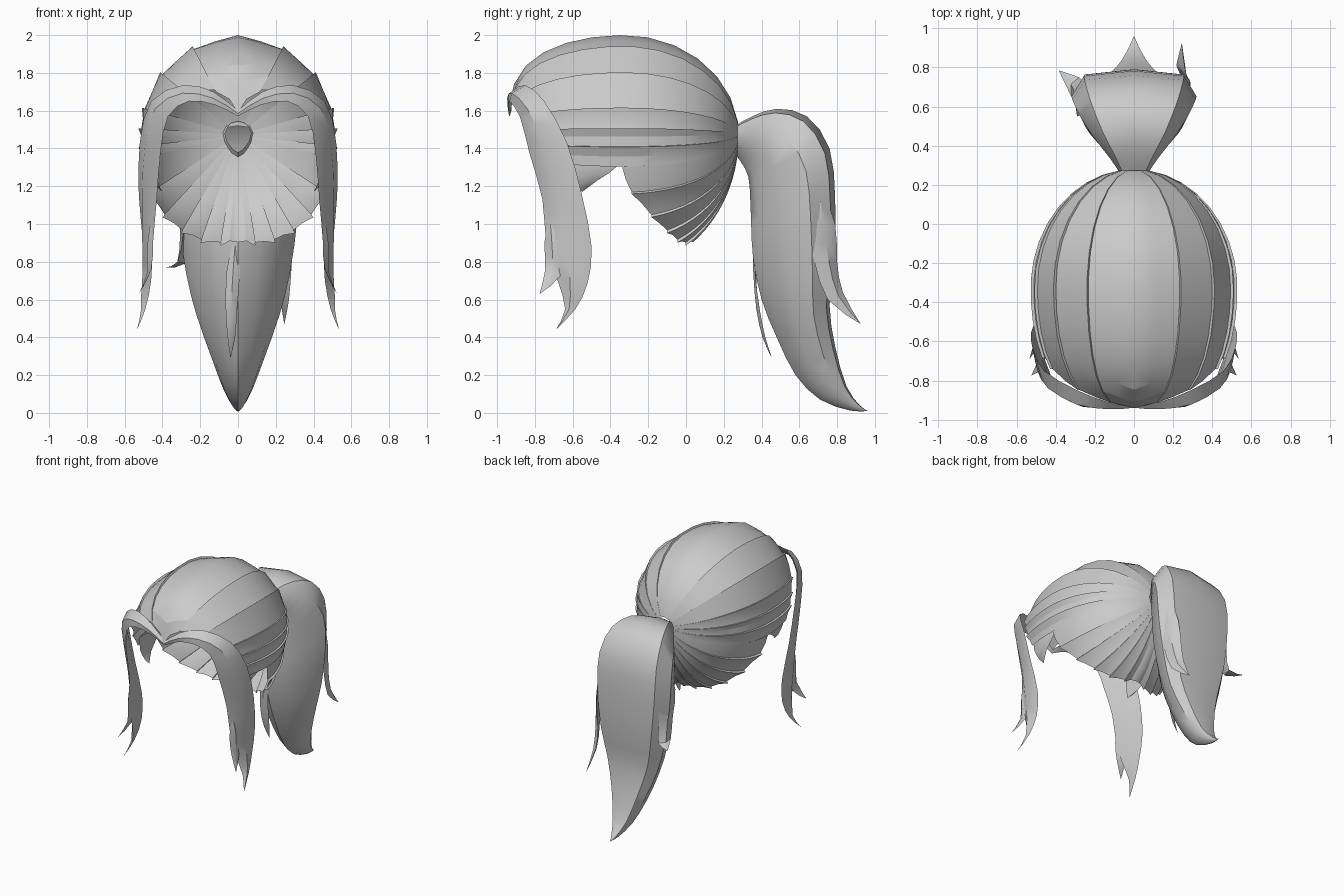
import bpy, bmesh
from math import sin, cos, radians
from mathutils import Vector

if "Cube" in bpy.data.objects:
    bpy.data.objects.remove(bpy.data.objects["Cube"])


def make(name, verts, faces, mirror=False, angle=35):
    me = bpy.data.meshes.new(name)
    me.from_pydata([tuple(v) for v in verts], [], faces)
    bm = bmesh.new()
    bm.from_mesh(me)
    bmesh.ops.remove_doubles(bm, verts=bm.verts, dist=0.0005)
    bmesh.ops.recalc_face_normals(bm, faces=bm.faces)
    bm.to_mesh(me)
    bm.free()
    ob = bpy.data.objects.new(name, me)
    bpy.context.collection.objects.link(ob)
    if mirror:
        ob.modifiers.new("mirror", 'MIRROR').use_clip = True
    bpy.ops.object.select_all(action='DESELECT')
    ob.select_set(True)
    bpy.context.view_layer.objects.active = ob
    bpy.ops.object.shade_smooth_by_angle(angle=radians(angle))
    return ob


def bridge(n_rows, n):
    return [(r*n + i, r*n + (i+1) % n, (r+1)*n + (i+1) % n, (r+1)*n + i)
            for r in range(n_rows - 1) for i in range(n)]


def smooth_rows(rows, steps=2):
    """Catmull-Rom subdivision of a list of equal-length number rows."""
    out = []
    for k in range(len(rows) - 1):
        p = [rows[max(k-1, 0)], rows[k], rows[k+1], rows[min(k+2, len(rows)-1)]]
        for s in range(steps):
            t = s / steps
            out.append([0.5*(2*b + (c-a)*t + (2*a-5*b+4*c-d)*t*t + (3*b-a-3*c+d)*t**3)
                        for a, b, c, d in zip(*p)])
    return out + [list(rows[-1])]


def lock(name, rows, centre, thick=0.035, mirror=False):
    """Flat lens-shaped hair lock; each row is edge A then edge B."""
    verts = []
    rows = smooth_rows(rows)
    for r in rows:
        a, b = Vector(r[:3]), Vector(r[3:])
        m = (a + b) / 2
        out = Vector((m.x - centre[0], m.y - centre[1], 0)).normalized()
        w = min(1, (b - a).length / 0.12) * thick
        verts += [a, m + out*w, b, m - out*w*0.2]
    return make(name, verts, bridge(len(rows), 4), mirror)


def interp(table, x):
    for (x0, y0), (x1, y1) in zip(table, table[1:]):
        if x <= x1:
            return y0 + (y1 - y0) * (x - x0) / (x1 - x0)
    return table[-1][1]


# Swept-back cap: ridged strips fanning out from the tie to the hairline
ridges = [0, 27, 51, 74, 86, 95, 104, 116, 129, 142, 155, 168, 180]
hairline = [(0, 176), (30, 161), (60, 143), (80, 128), (95, 122), (104, 116)]
nape_line = [(104, 92), (116, 86), (126, 78), (145, 66), (180, 53)]
verts, faces, SEG = [], [], 13
for i, (p0, p1) in enumerate(zip(ridges, ridges[1:])):
    nape = p0 >= 104
    # the first nape strip is tucked under the strip above the ear
    start = (100, 0.955) if p0 == 104 else (p0, 1.0)
    last = (p1, 0.97) if p1 < 180 else (180, 1.0)
    for j, (phi, rad) in enumerate([start, ((p0 + p1) / 2, 0.965), last]):
        end, p = interp(nape_line if nape else hairline, max(phi, 104 if nape else 0)), radians(phi)
        for k in range(SEG):
            th = radians(8 + (end - 8) * k / (SEG - 1))
            s = sin(th) ** (0.57 if th > radians(90) else 1) * rad
            rz = 0.53 if phi < 90 else 0.71
            verts.append((0.53*s*sin(p), -0.33 + 0.61*cos(th), 1.47 + rz*s*cos(p)))
        c = 3*i + j
        if c and not (nape and p0 == 104 and j == 0):
            faces += [((c-1)*SEG + k, (c-1)*SEG + k + 1, c*SEG + k + 1, c*SEG + k)
                      for k in range(SEG - 1)]
make("hair_cap", verts, faces, True, 18)

# Long face-framing fringe locks
lock("fringe_lock", [
    (0, -.935, 1.57, 0, -.925, 1.60), (.12, -.94, 1.63, .13, -.91, 1.70),
    (.26, -.935, 1.65, .29, -.85, 1.735), (.37, -.88, 1.57, .46, -.75, 1.65),
    (.41, -.83, 1.38, .52, -.63, 1.43), (.43, -.76, 1.13, .525, -.55, 1.15),
    (.45, -.74, .90, .50, -.50, .88), (.46, -.68, .70, .49, -.52, .69),
    (.49, -.64, .55, .505, -.585, .55), (.535, -.69, .44, .535, -.69, .44)],
    (0, -.4), 0.035, True)
lock("fringe_short_tip", [
    (.455, -.73, 1.0, .465, -.70, 1.0), (.45, -.75, .90, .48, -.65, .88),
    (.46, -.745, .76, .475, -.66, .73), (.525, -.775, .63, .525, -.775, .63)],
    (0, -.4), 0.02, True)

# Small sideburn tufts in front of the ears
lock("sideburn", [
    (.44, -.62, 1.40, .46, -.40, 1.38), (.44, -.61, 1.29, .46, -.36, 1.31),
    (.42, -.58, 1.21, .44, -.47, 1.23), (.40, -.55, 1.17, .40, -.55, 1.17)],
    (0, -.4), 0.02, True)

# Ponytail: each section is front y, z, back y, z, half width
sections = smooth_rows([
    (.25, 1.38, .26, 1.52, .07), (.29, 1.33, .35, 1.57, .12),
    (.33, 1.25, .48, 1.61, .20), (.34, 1.13, .64, 1.57, .275),
    (.345, 1.0, .76, 1.40, .315), (.355, .82, .79, 1.13, .315),
    (.40, .60, .785, .80, .275), (.48, .40, .76, .57, .22),
    (.58, .20, .79, .35, .145), (.71, .07, .85, .14, .075),
    (.87, .012, .92, .04, .025), (.96, .01, .96, .012, .001)])
half = [(0, 0), (.1, .36), (.38, .8), (.7, 1), (.94, .8), (1, 0)]
loop = half + [(u, -x) for u, x in half[-2:0:-1]]
verts = [(x*w, fy + (by - fy)*u, fz + (bz - fz)*u)
         for fy, fz, by, bz, w in sections for u, x in loop]
make("ponytail", verts, bridge(len(sections), len(loop)), angle=40)

# Loose locks splitting off the ponytail
lock("ponytail_right_lock", [
    (.27, .66, 1.25, .26, .70, 1.25), (.295, .64, 1.0, .24, .79, 1.0),
    (.285, .68, .80, .22, .80, .80), (.27, .75, .60, .22, .83, .64),
    (.245, .925, .47, .245, .925, .47)], (0, .5), 0.025)
lock("ponytail_left_lock", [
    (-.22, .58, 1.42, -.21, .62, 1.44), (-.29, .55, 1.15, -.26, .72, 1.18),
    (-.29, .58, .95, -.27, .73, .95), (-.32, .65, .80, -.28, .75, .79),
    (-.385, .785, .77, -.385, .785, .77)], (0, .5), 0.03)
lock("ponytail_front_lock", [
    (-.02, .36, .95, .0, .36, .95), (-.06, .37, .75, .01, .365, .75),
    (-.065, .375, .55, -.005, .39, .55), (-.055, .405, .40, -.015, .42, .40),
    (-.04, .455, .29, -.04, .455, .29)], (0, .6), 0.02)
